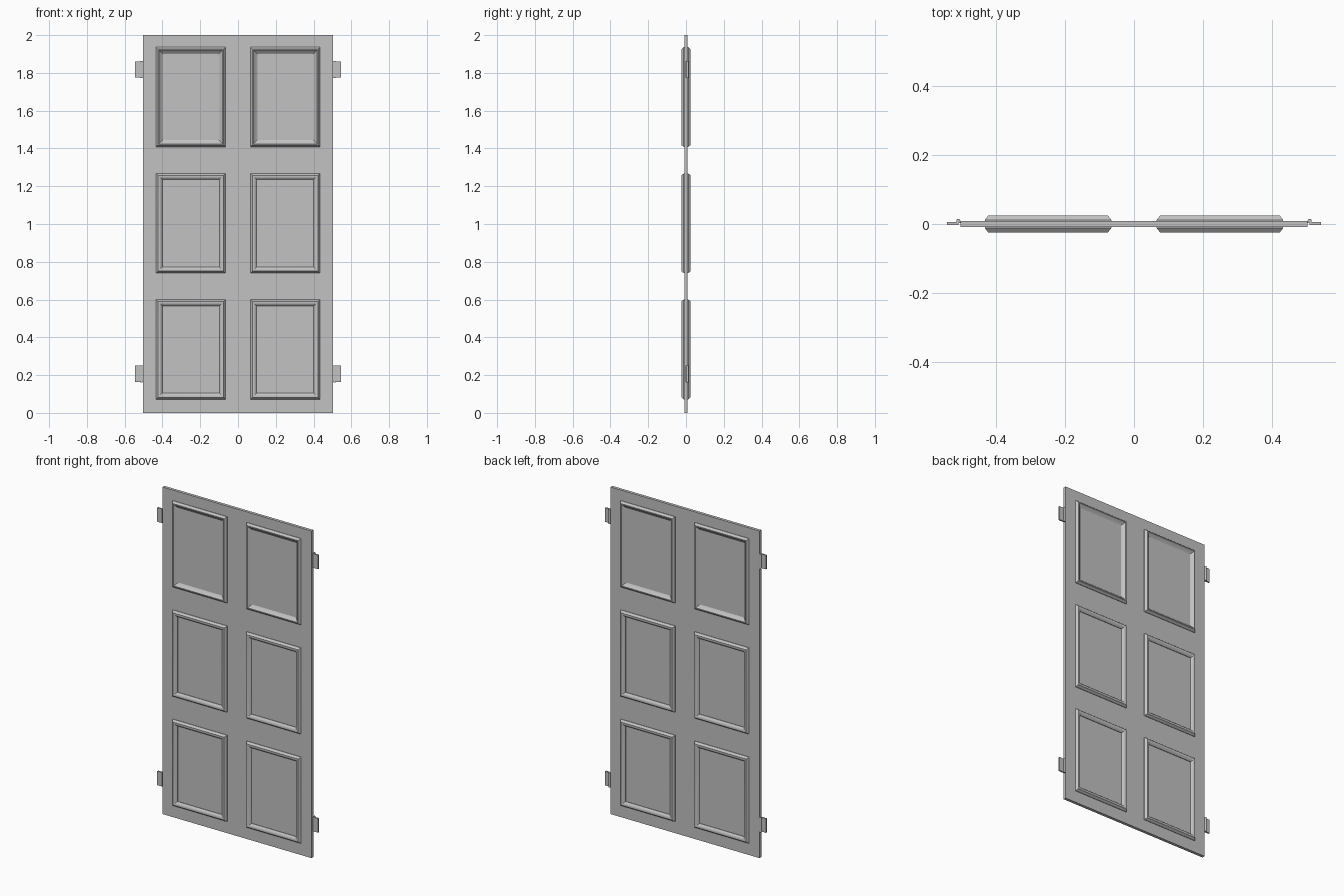
import bpy, bmesh, math
from mathutils import Vector

cube = bpy.data.objects.get("Cube")
if cube:
    bpy.data.objects.remove(cube, do_unlink=True)

grey = bpy.data.materials.new("plain grey")
grey.use_nodes = True
colour = (0.54, 0.54, 0.54, 1)
grey.diffuse_color = colour
grey.node_tree.nodes["Principled BSDF"].inputs["Base Color"].default_value = colour

HALF = 0.009  # half thickness of the door leaf


def finish(name, bm, smooth=False):
    bmesh.ops.recalc_face_normals(bm, faces=bm.faces)
    mesh = bpy.data.meshes.new(name)
    bm.to_mesh(mesh)
    bm.free()
    mesh.materials.append(grey)
    obj = bpy.data.objects.new(name, mesh)
    bpy.context.collection.objects.link(obj)
    if smooth:
        bpy.ops.object.select_all(action="DESELECT")
        obj.select_set(True)
        bpy.context.view_layer.objects.active = obj
        bpy.ops.object.shade_smooth_by_angle(angle=math.radians(35))
    return obj


def box(name, centre, size):
    bm = bmesh.new()
    bmesh.ops.create_cube(bm, size=1)
    bmesh.ops.scale(bm, vec=size, verts=bm.verts)
    bmesh.ops.translate(bm, vec=centre, verts=bm.verts)
    return finish(name, bm)


def moulding(name, cx, cz, side, profile):
    """Mitred rectangular frame: profile gives (inset, height) steps."""
    bm = bmesh.new()
    rings = []
    for inset, height in profile:
        w, h = 0.184 - inset, 0.264 - inset
        y = side * (HALF + height)
        rings.append([bm.verts.new((cx + sx * w, y, cz + sz * h))
                      for sx, sz in ((-1, -1), (1, -1), (1, 1), (-1, 1))])
    rings.append(rings[0])  # close the underside
    for a, b in zip(rings, rings[1:]):
        for i in range(4):
            j = (i + 1) % 4
            bm.faces.new((a[i], a[j], b[j], b[i]))
    return finish(name, bm, smooth=True)


# Door leaf
box("door_leaf", (0, 0, 1), (1.008, 2 * HALF, 2))

# Raised mouldings, three rows of two on both faces
crisp = [(0, -0.001), (0, 0.003), (0.01, 0.0155), (0.018, 0.0155),
         (0.026, 0.011), (0.033, 0.003), (0.033, -0.001)]
soft = [(0, -0.001), (0, 0.003), (0.01, 0.0155), (0.016, 0.0155),
        (0.023, 0.009), (0.03, 0.003), (0.038, -0.001)]
rows = (("lower", 0.336, crisp), ("middle", 1.004, crisp), ("upper", 1.672, soft))
for row, z, profile in rows:
    for hand, x in (("right", -0.25), ("left", 0.25)):
        for face, side in (("front", -1), ("back", 1)):
            moulding(f"{row}_{hand}_{face}_moulding", x, z, side, profile)

# Hinges: leaf plate, link strip and knuckle on each edge
for hand, s in (("right", -1), ("left", 1)):
    for level, z in (("lower", 0.207), ("upper", 1.818)):
        box(f"{level}_{hand}_hinge_plate", (s * 0.5275, 0.001, z), (0.033, 0.009, 0.086))
        box(f"{level}_{hand}_hinge_link", (s * 0.508, 0.004, z), (0.010, 0.003, 0.086))
        bm = bmesh.new()
        bmesh.ops.create_cone(bm, cap_ends=True, segments=12, radius1=0.006,
                              radius2=0.006, depth=0.09)
        bmesh.ops.translate(bm, vec=Vector((s * 0.511, 0.009, z)), verts=bm.verts)
        finish(f"{level}_{hand}_hinge_knuckle", bm, smooth=True)
